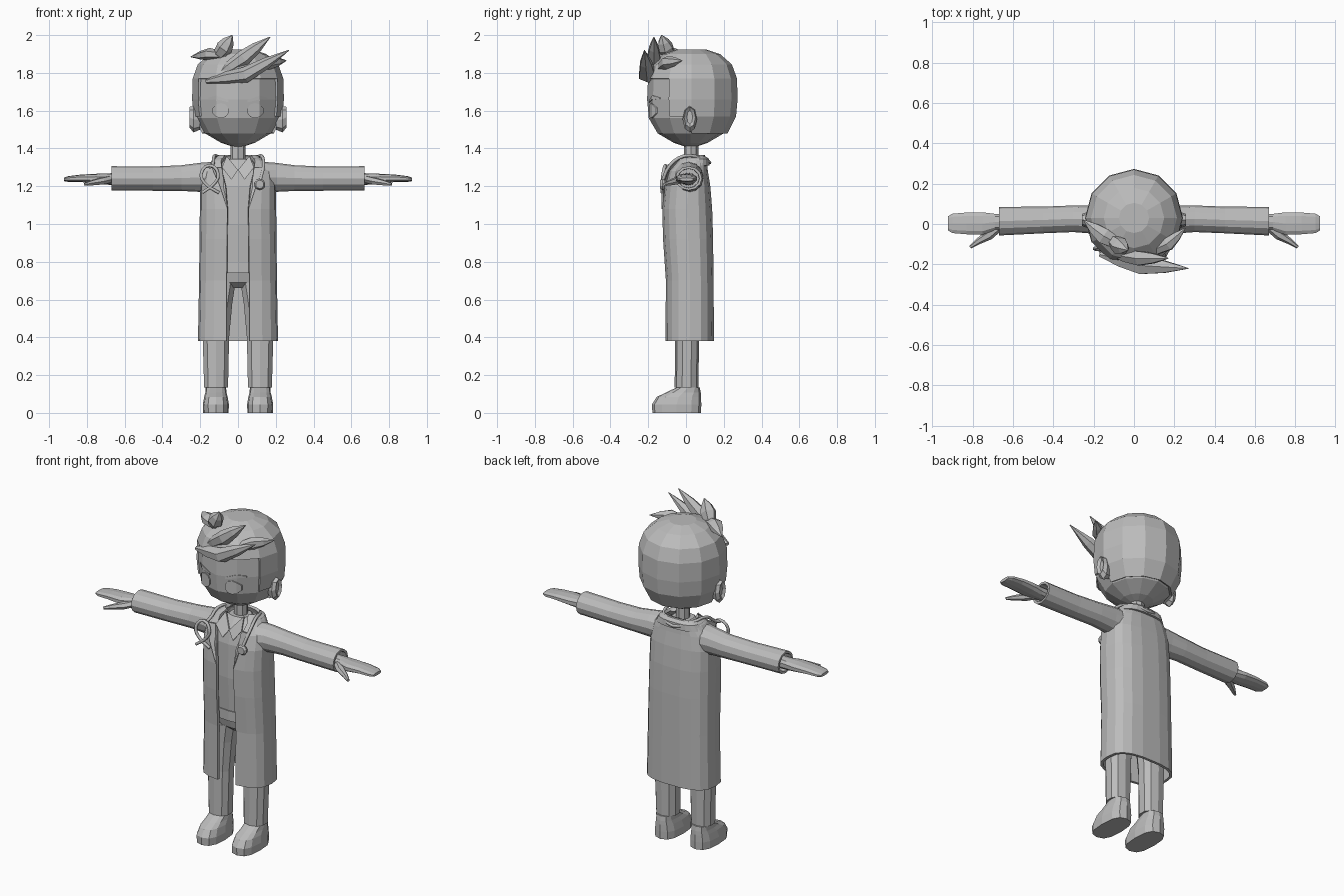
import bpy, bmesh, math
from mathutils import Vector

if "Cube" in bpy.data.objects:
    bpy.data.objects.remove(bpy.data.objects["Cube"])

GREY = (0.5, 0.5, 0.5, 1)
grey = bpy.data.materials.new("plain grey")
grey.use_nodes = True
grey.diffuse_color = GREY
grey.node_tree.nodes["Principled BSDF"].inputs["Base Color"].default_value = GREY
SIDES = ((1, "left_"), (-1, "right_"))


def spow(v, p):
    return math.copysign(abs(v) ** p, v)


def oval(c, u, v, n=12, p=1.0, start=-90):
    """Closed (super)ellipse of n points around c with half axes u and v."""
    c, u, v = Vector(c), Vector(u), Vector(v)
    angles = [math.radians(start + 360 * i / n) for i in range(n)]
    return [c + u * spow(math.cos(a), p) + v * spow(math.sin(a), p) for a in angles]


def flat(z, rx, front, back, cx=0, n=12, p=1.0):
    """Horizontal ring between two y values."""
    return oval((cx, (front + back) / 2, z), (rx, 0, 0), (0, (back - front) / 2, 0), n, p)


def loft(name, rings, closed=True, cap=True, drop=None, thick=0, s=1):
    bm = bmesh.new()
    rows = [[bm.verts.new((q[0] * s, q[1], q[2])) for q in r] for r in rings]
    n = len(rows[0])
    for a, b in zip(rows, rows[1:]):
        for i in range(n if closed else n - 1):
            j = (i + 1) % n
            bm.faces.new((a[i], a[j], b[j], b[i]))
    if cap:
        bm.faces.new(rows[0])
        bm.faces.new(rows[-1])
    bmesh.ops.recalc_face_normals(bm, faces=bm.faces)
    if drop:
        gone = [f for f in bm.faces if drop(f.calc_center_median())]
        bmesh.ops.delete(bm, geom=gone, context='FACES')
    mesh = bpy.data.meshes.new(name)
    bm.to_mesh(mesh)
    bm.free()
    mesh.materials.append(grey)
    ob = bpy.data.objects.new(name, mesh)
    bpy.context.collection.objects.link(ob)
    if thick:
        mod = ob.modifiers.new("thickness", 'SOLIDIFY')
        mod.thickness, mod.offset = thick, -1
    return ob


def sweep(name, points, sizes, ref=(0, 1, 0), n=6, s=1):
    """Rings of (width, depth) along a path; depth lies along ref."""
    pts, rings = [Vector(q) for q in points], []
    for i, q in enumerate(pts):
        t = (pts[min(i + 1, len(pts) - 1)] - pts[max(i - 1, 0)]).normalized()
        side = t.cross(Vector(ref)).normalized()
        rings.append(oval(q, side * sizes[i][0], side.cross(t) * sizes[i][1], n, start=0))
    return loft(name, rings, s=s)


def tube(name, points, radius):
    cu = bpy.data.curves.new(name, 'CURVE')
    cu.dimensions, cu.bevel_depth, cu.bevel_resolution = '3D', radius, 1
    cu.resolution_u, cu.use_fill_caps = 3, True
    sp = cu.splines.new('BEZIER')
    sp.bezier_points.add(len(points) - 1)
    for b, q in zip(sp.bezier_points, points):
        b.co = q
        b.handle_left_type = b.handle_right_type = 'AUTO'
    cu.materials.append(grey)
    ob = bpy.data.objects.new(name, cu)
    bpy.context.collection.objects.link(ob)


# Head, neck and hair cap
skull = [(1.41, .03), (1.43, .09), (1.48, .175), (1.56, .222), (1.66, .231), (1.77, .226), (1.85, .19), (1.9, .1)]
loft("head", [flat(z, r, .025 - r, .025 + r) for z, r in skull])
loft("neck", [flat(z, .04, -.01, .065, n=8) for z in (1.3, 1.44)])
cap_rows = [(1.48, .19), (1.57, .235), (1.66, .243), (1.77, .24), (1.845, .213), (1.9, .15), (1.925, .075)]
loft("hair_cap", [flat(z, r, .03 - r, .03 + r) for z, r in cap_rows], thick=.015,
     drop=lambda c: c.z < 1.47 + .01 or (c.z < 1.77 and c.y < -.06) or (c.z < 1.6 and c.y < 0))


# Hair tufts, leaf shaped
def tuft(name, base, mid, tip, w, d):
    b, m, t = Vector(base), Vector(mid), Vector(tip)
    path = [b, (b + m) / 2, m, (m + t * .9) / 1.9, t]
    sweep(name, path, [(w * .25, d * .25), (w * .8, d * .8), (w, d), (w * .72, d * .7), (.002, .002)])


tuft("fringe_long", (-.17, -.15, 1.755), (.04, -.205, 1.79), (.27, -.22, 1.92), .042, .05)
tuft("fringe_upper", (-.11, -.15, 1.785), (.03, -.17, 1.88), (.17, -.17, 1.99), .042, .04)
tuft("fringe_side", (.06, -.15, 1.81), (.17, -.1, 1.855), (.255, -.02, 1.865), .035, .035)
tuft("crown_upright", (-.12, -.07, 1.87), (-.07, -.11, 1.935), (-.03, -.13, 2.0), .045, .045)
tuft("crown_side", (-.06, -.11, 1.89), (-.15, -.06, 1.9), (-.25, .02, 1.885), .032, .045)


# Eyes and brows as thin strips following the face
def face_y(x):
    return -.206 + .268 * min(x, .115) + 1.0 * max(x - .115, 0)


def strip(name, cols, s):
    rings = [[(x, face_y(x) + dy, z + dz) for dy, dz in ((-.004, -h), (-.004, h), (.005, h), (.005, -h))]
             for x, z, h in cols]
    loft(name, rings, s=s)


for s, side in SIDES:
    strip(side + "eye", [(.05, 1.6, .012), (.065, 1.6, .033), (.09, 1.6, .04), (.115, 1.6, .033), (.135, 1.6, .014)], s)
    strip(side + "brow", [(.05, 1.65, .006), (.115, 1.67, .01), (.155, 1.665, .004)], s)
    # Ears
    loft(side + "ear", [oval((x, .02, z), (0, w, 0), (0, 0, h), 8)
                        for x, z, w, h in ((.2, 1.55, .025, .05), (.235, 1.555, .038, .07),
                                           (.257, 1.565, .03, .055), (.245, 1.565, .015, .035))], s=s)

# Shirt, belt, hips
loft("shirt", [flat(z, rx, f, b, p=.75) for z, rx, f, b in
               ((.76, .165, -.08, .11), (1.0, .165, -.095, .11), (1.2, .16, -.09, .1),
                (1.29, .13, -.07, .09), (1.345, .06, -.03, .08))])
loft("belt", [flat(z, .17, -.088, .112, p=.75) for z in (.74, .8)])
loft("hips", [flat(z, rx, f, b, p=.8) for z, rx, f, b in
              ((.66, .04, -.03, .06), (.69, .12, -.065, .09), (.75, .17, -.08, .11))])


# Long open coat
def coat_ring(z, rx, front, back, gap, n=18, p=.72):
    t0 = math.asin((gap / rx) ** (1 / p))
    cy, ry = (front + back) / 2, (back - front) / 2
    ts = [t0 + (2 * math.pi - 2 * t0) * i / (n - 1) for i in range(n)]
    return [(rx * spow(math.sin(t), p), cy - ry * spow(math.cos(t), p), z) for t in ts]


coat = [(.38, .212, -.11, .15, .06), (.7, .206, -.108, .147, .06), (.92, .204, -.123, .145, .058),
        (1.08, .202, -.127, .14, .056), (1.2, .2, -.117, .13, .066), (1.28, .182, -.092, .117, .085),
        (1.335, .14, -.05, .11, .09), (1.365, .1, -.015, .1, .07)]
loft("coat", [coat_ring(*row) for row in coat], closed=False, cap=False, thick=.016)
loft("coat_collar", [coat_ring(*row) for row in
                     ((1.31, .15, -.07, .125, .1), (1.345, .13, -.04, .122, .09), (1.36, .1, -.01, .1, .07))],
     closed=False, cap=False, thick=.015)

for s, side in SIDES:
    # Shirt collar flaps and coat lapels
    flap = [(0, -.085, 1.285), (.035, -.1, 1.235), (.085, -.09, 1.3), (.06, -.03, 1.36)]
    loft(side + "collar_flap", [flap, [(x, y + .008, z) for x, y, z in flap]], s=s)
    lapel = [(.056, -.129, 1.08), (.1, -.128, 1.21), (.14, -.095, 1.3), (.085, -.09, 1.3)]
    loft(side + "lapel", [lapel, [(x, y + .009, z) for x, y, z in lapel]], s=s)

    # Sleeve with a hollow cuff
    sleeve = [(.12, .01, 1.245, .085, .085), (.2, .022, 1.247, .07, .077), (.3, .026, 1.243, .066, .068),
              (.45, .02, 1.24, .066, .064), (.67, .014, 1.242, .071, .064),
              (.67, .014, 1.242, .057, .051), (.62, .014, 1.242, .055, .05)]
    loft(side + "sleeve", [oval((x, y, z), (0, ry, 0), (0, 0, rz), 12) for x, y, z, ry, rz in sleeve], s=s)

    # Mitten hand and thumb
    hand = [(.6, .012, 1.238, .036, .034), (.69, .01, 1.238, .042, .03), (.75, .002, 1.24, .058, .026),
            (.83, .003, 1.242, .056, .02), (.9, .003, 1.238, .05, .015), (.922, .003, 1.236, .036, .009)]
    loft(side + "hand", [oval((x, y, z), (0, ry, 0), (0, 0, rz), 10, .8) for x, y, z, ry, rz in hand], s=s)
    sweep(side + "thumb", [(.68, -.02, 1.237), (.72, -.055, 1.227), (.77, -.085, 1.218), (.812, -.115, 1.21)],
          [(.025, .02), (.025, .02), (.016, .015), (.008, .008)], ref=(0, 0, 1), s=s)

    # Trouser leg, ankle and shoe
    leg = [(.135, .116, .066, -.06, .065), (.4, .117, .073, -.058, .07), (.58, .105, .078, -.065, .08),
           (.69, .09, .08, -.07, .09)]
    loft(side + "trouser_leg", [flat(z, rx, f, b, cx, 10, .85) for z, cx, rx, f, b in leg], s=s)
    loft(side + "ankle", [flat(z, .054, -.045, .06, .116, 10) for z in (.08, .16)], s=s)
    shoe = [(0, .067, -.178, .08), (.045, .069, -.18, .081), (.085, .062, -.155, .08),
            (.108, .056, -.105, .078), (.135, .054, -.05, .073)]
    loft(side + "shoe", [flat(z, rx, f, b, .117, 12, .75) for z, rx, f, b in shoe], s=s)

# Stethoscope: neck tube, looped end and chest piece
half = [(.115, -.127, 1.22), (.135, -.085, 1.31), (.125, -.01, 1.36), (.09, .08, 1.35)]
tube("stethoscope_tube", half + [(0, .125, 1.325)] + [(-x, y, z) for x, y, z in reversed(half[1:])]
     + [(-.15, -.11, 1.3)], .009)
loop = [(-.19, 1.165), (-.125, 1.215), (-.105, 1.265), (-.15, 1.31), (-.195, 1.265), (-.175, 1.215), (-.1, 1.165)]
tube("stethoscope_loop", [(x, -.125 + .25 * max(0, z - 1.25), z) for x, z in loop], .009)
loft("stethoscope_disc", [oval((.115, y, 1.21), (r, 0, 0), (0, 0, r), 10)
                          for y, r in ((-.11, .025), (-.125, .03), (-.138, .022))])
